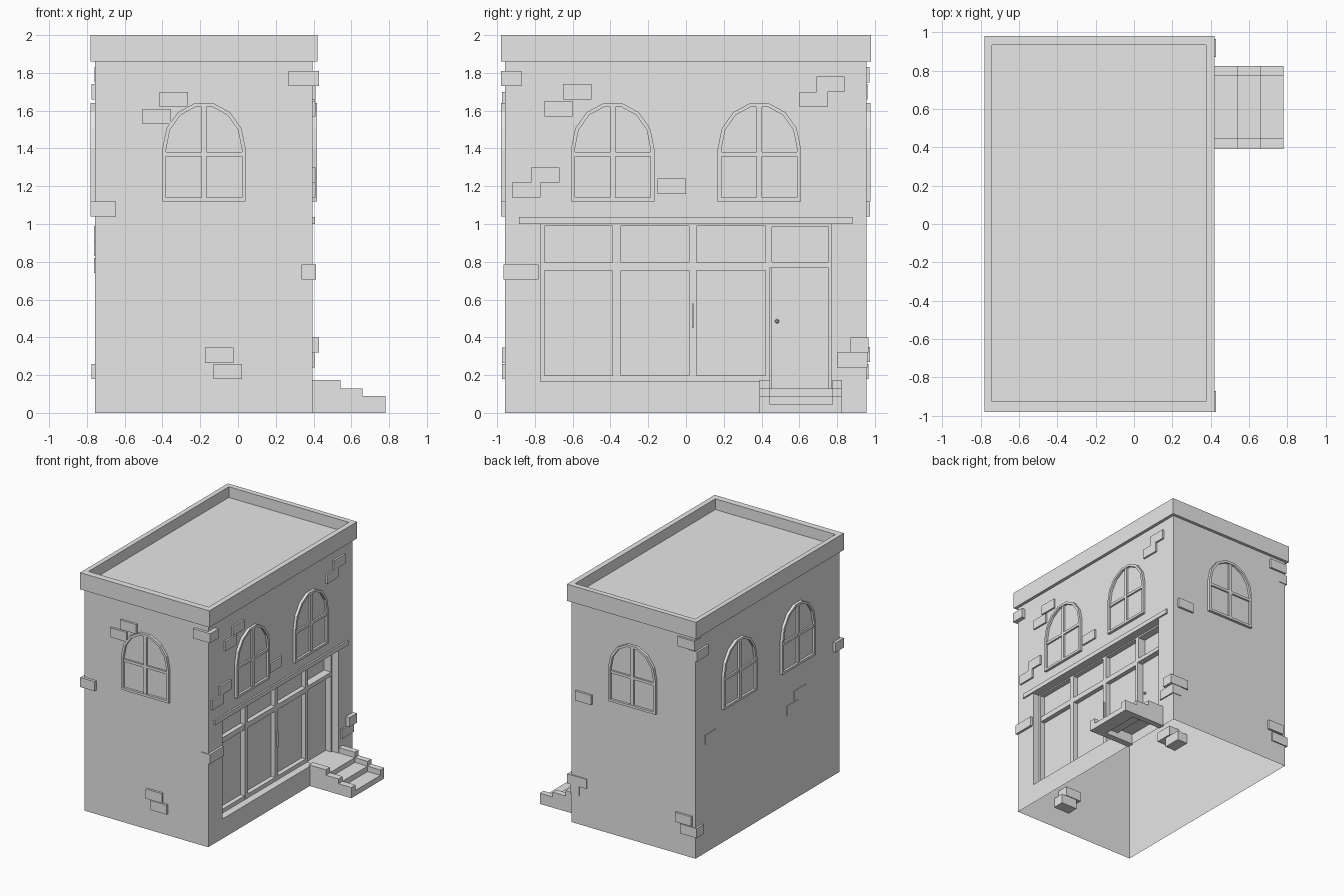
import bpy, bmesh, math
from mathutils import Vector

cube = bpy.data.objects.get("Cube")
if cube:
    bpy.data.objects.remove(cube, do_unlink=True)

stone = bpy.data.materials.new("light_grey_stone")
stone.use_nodes = True
GREY = (0.8, 0.8, 0.8, 1)
stone.diffuse_color = GREY
stone.node_tree.nodes["Principled BSDF"].inputs["Base Color"].default_value = GREY

# Building footprint
X0, X1, Y0, Y1, WALL_TOP = -0.757, 0.394, -0.957, 0.955, 1.87
PROUD = 0.023


def finish(name, bm):
    bmesh.ops.recalc_face_normals(bm, faces=bm.faces)
    mesh = bpy.data.meshes.new(name)
    bm.to_mesh(mesh)
    bm.free()
    mesh.materials.append(stone)
    obj = bpy.data.objects.new(name, mesh)
    bpy.context.collection.objects.link(obj)
    return obj


def box(name, xs, ys, zs):
    bm = bmesh.new()
    bmesh.ops.create_cube(bm, size=1)
    for v in bm.verts:
        v.co = [lo + (hi - lo) * (c + 0.5) for c, (lo, hi) in zip(v.co, (xs, ys, zs))]
    return finish(name, bm)


def on_wall(wall, u, out, z):
    """Point u along a wall and out from its surface."""
    return Vector({"front": (u, Y0 - out, z), "back": (u, Y1 + out, z),
                   "shop": (X1 + out, u, z), "side": (X0 - out, u, z)}[wall])


def wall_box(name, wall, us, outs, zs):
    a = on_wall(wall, us[0], outs[0], zs[0])
    b = on_wall(wall, us[1], outs[1], zs[1])
    return box(name, *[(min(p, q), max(p, q)) for p, q in zip(a, b)])


def cut(target, cutter):
    mod = target.modifiers.new("cut", "BOOLEAN")
    mod.operation = "DIFFERENCE"
    mod.solver = "EXACT"
    mod.object = cutter
    cutter.hide_render = True
    bpy.context.view_layer.objects.active = target
    bpy.ops.object.modifier_apply(modifier=mod.name)
    bpy.data.objects.remove(cutter, do_unlink=True)


# Wall shell with the shopfront recess and doorway, open underneath
walls = box("walls", (X0, X1), (Y0, Y1), (0, WALL_TOP))
BACK = 0.27
cut(walls, box("shop_cutter", (BACK, 0.6), (-0.77, 0.77), (0.165, 1.0)))
cut(walls, box("door_cutter", (BACK, 0.6), (0.44, 0.77), (0.13, 0.5)))
bm = bmesh.new()
bm.from_mesh(walls.data)
floor = [f for f in bm.faces if max(v.co.z for v in f.verts) < 0.001]
bmesh.ops.delete(bm, geom=floor, context="FACES")
bm.to_mesh(walls.data)
bm.free()

# Cornice ring with the sunken roof deck
cornice = box("cornice", (-0.78, 0.42), (-0.98, 0.98), (1.86, 2.0))
cut(cornice, box("roof_cutter", (-0.74, 0.375), (-0.925, 0.935), (1.91, 2.2)))

# Shopfront bars and glass
FACE = 0.335
box("shop_glass", (BACK, 0.295), (-0.76, 0.43), (0.17, 0.99))
for i, (a, b) in enumerate(((-0.77, -0.75), (-0.388, -0.345), (0.015, 0.055), (0.42, 0.442))):
    box(f"shop_upright_{i}", (BACK, FACE), (a, b), (0.165, 1.0))
for i, (a, b) in enumerate(((0.165, 0.198), (0.753, 0.797), (0.99, 1.0))):
    box(f"shop_rail_{i}", (BACK, FACE - 0.002), (-0.77, 0.43), (a, b))
box("lintel_ledge", (X1 - 0.02, 0.408), (-0.883, 0.882), (1.0, 1.037))
box("window_handle", (FACE, FACE + 0.012), (0.033, 0.041), (0.45, 0.58))

# Door with its transom frame
box("door", (BACK, BACK + 0.015), (0.45, 0.755), (0.13, 0.77))
box("door_jamb", (BACK, FACE), (0.755, 0.77), (0.13, 1.0))
box("door_head", (BACK, FACE), (0.44, 0.76), (0.767, 0.8))
box("transom_head", (BACK, FACE), (0.44, 0.76), (0.987, 1.0))
box("transom_post", (BACK, FACE - 0.002), (0.44, 0.455), (0.79, 0.99))
bm = bmesh.new()
bmesh.ops.create_icosphere(bm, subdivisions=1, radius=0.012)
bmesh.ops.translate(bm, verts=bm.verts, vec=(BACK + 0.022, 0.482, 0.485))
finish("door_knob", bm)

# Entrance steps between two stepped side walls
edges = (X1 - 0.01, 0.542, 0.66, 0.78)
tops = (0.175, 0.13, 0.09, 0.045)
for side, ys in (("near", (0.39, 0.445)), ("far", (0.775, 0.825))):
    bm = bmesh.new()
    outline = [(edges[0], 0)]
    for i in range(3):
        outline += [(edges[i], tops[i]), (edges[i + 1], tops[i])]
    outline.append((edges[3], 0))
    face = bm.faces.new([bm.verts.new((x, ys[0], z)) for x, z in outline])
    ext = bmesh.ops.extrude_face_region(bm, geom=[face])
    moved = [v for v in ext["geom"] if isinstance(v, bmesh.types.BMVert)]
    bmesh.ops.translate(bm, verts=moved, vec=(0, ys[1] - ys[0], 0))
    finish(f"step_wall_{side}", bm)
for i in range(3):
    box(f"step_tread_{i}", (edges[i], edges[i + 1]), (0.44, 0.78),
        (tops[i + 1] - 0.045, tops[i + 1]))


# Arched windows
def arch(u, inset):
    r, sill, spring, rise = 0.22 - inset, 1.12 + inset, 1.4, 0.246 - inset
    pts = [(u - r, sill), (u + r, sill)]
    for k in range(8):
        t = math.pi * k / 7
        pts.append((u + r * math.cos(t), spring + rise * math.sin(t)))
    return pts


def arched_window(name, wall, u):
    bm = bmesh.new()
    loops = [[bm.verts.new(on_wall(wall, p, out, z)) for p, z in arch(u, inset)]
             for inset, out in ((0, 0), (0, PROUD), (0.02, PROUD), (0.02, 0.004))]
    n = len(loops[0])
    for a, b in zip(loops, loops[1:]):
        for i in range(n):
            j = (i + 1) % n
            bm.faces.new((a[i], a[j], b[j], b[i]))
    bm.faces.new(loops[-1])
    bm.faces.new(loops[0][::-1])
    finish(name + "_frame", bm)
    wall_box(name + "_mullion", wall, (u - 0.014, u + 0.014), (0, 0.019), (1.13, 1.63))
    wall_box(name + "_crossbar", wall, (u - 0.21, u + 0.21), (0, 0.018), (1.358, 1.38))


for wall, centres in (("front", (-0.18,)), ("back", (-0.18,)),
                      ("shop", (-0.388, 0.388)), ("side", (-0.388, 0.388))):
    for i, u in enumerate(centres):
        arched_window(f"{wall}_window_{i}", wall, u)

# Loose bricks reaching through each wall: height above the wall, then left edge and bottom
bricks = {
    "front": (0.018, ((-0.415, 1.62), (-0.505, 1.53), (-0.175, 0.265), (-0.13, 0.18))),
    "shop": (0.015, ((-0.65, 1.66), (-0.75, 1.57), (-0.15, 1.16), (-0.82, 1.22),
                     (-0.92, 1.14), (0.69, 1.7), (0.6, 1.62))),
    "back": (0.018, ((0.2, 1.04), (-0.73, 0.27))),
    "side": (0.005, ((0.68, 0.91), (-0.5, 0.83), (-0.4, 0.74))),
}
for wall, (out, spots) in bricks.items():
    for i, (u, z) in enumerate(spots):
        wall_box(f"{wall}_brick_{i}", wall, (u, u + 0.15), (-0.095, out), (z, z + 0.08))

# Bricks wrapping the corners
corner_bricks = (
    ((0.268, 0.428), (-0.98, -0.87), 1.73),
    ((-0.78, -0.645), (-0.98, -0.87), 1.04),
    ((0.337, 0.414), (-0.965, -0.78), 0.705),
    ((0.25, 0.428), (0.87, 0.965), 0.32),
    ((0.32, 0.405), (0.8, 0.96), 0.24),
    ((-0.76, -0.6), (0.87, 0.972), 1.75),
    ((-0.775, -0.7), (0.8, 0.96), 1.66),
    ((-0.775, -0.62), (0.87, 0.965), 0.18),
)
for i, (xs, ys, z) in enumerate(corner_bricks):
    box(f"corner_brick_{i}", xs, ys, (z, z + 0.08))
